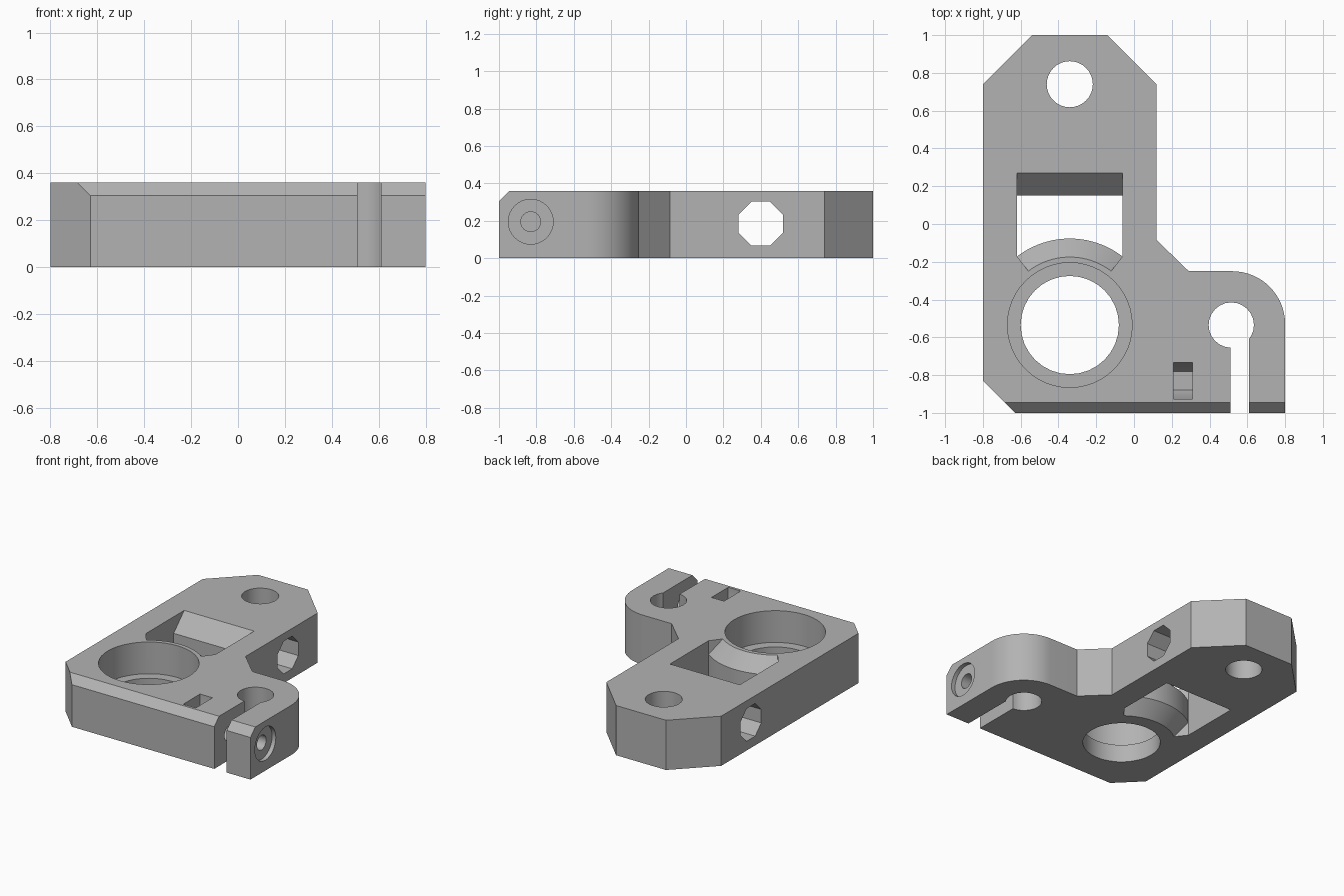
import bpy
from math import sin, cos, pi, atan2
from mathutils import Vector

old = bpy.data.objects.get("Cube")
if old:
    bpy.data.objects.remove(old, do_unlink=True)

HEIGHT = 0.36
BORE = (-0.34, -0.535)
ROD = (0.515, -0.535)
SCREW = (-0.83, 0.195)

grey = bpy.data.materials.new("machined grey")
grey.use_nodes = True
colour = (0.45, 0.45, 0.45, 1)
grey.diffuse_color = colour
grey.node_tree.nodes["Principled BSDF"].inputs["Base Color"].default_value = colour


def arc(centre, radius, start, end, steps):
    """Points along an arc, both ends included."""
    return [(centre[0] + radius * cos(start + (end - start) * i / steps),
             centre[1] + radius * sin(start + (end - start) * i / steps))
            for i in range(steps + 1)]


def circle(centre, radius, sides, turn=0.0):
    return arc(centre, radius, turn, turn + 2 * pi, sides)[:-1]


def loft(name, rings):
    """Closed solid through equal-length rings of 3D points."""
    n = len(rings[0])
    verts = [p for ring in rings for p in ring]
    faces = [tuple(reversed(range(n))), tuple(range(len(verts) - n, len(verts)))]
    for k in range(len(rings) - 1):
        for i in range(n):
            a, b = k * n + i, k * n + (i + 1) % n
            faces.append((a, b, b + n, a + n))
    mesh = bpy.data.meshes.new(name)
    mesh.from_pydata(verts, [], faces)
    mesh.materials.append(grey)
    obj = bpy.data.objects.new(name, mesh)
    bpy.context.collection.objects.link(obj)
    return obj


def prism_z(name, outline, low, high):
    return loft(name, [[(x, y, z) for x, y in outline] for z in (low, high)])


def prism_x(name, outline, low, high):
    """Outline is given in (y, z) and extruded along x."""
    return loft(name, [[(x, y, z) for y, z in outline] for x in (low, high)])


# Plate outline with cropped corners and a rounded clamp shoulder
outline = [(-0.8, -0.83), (-0.63, -1), (0.8, -1)]
outline += arc((0.52, -0.53), 0.28, 0, pi / 2, 16)
outline += [(0.29, -0.25), (0.12, -0.085), (0.12, 0.74),
            (-0.14, 1), (-0.54, 1), (-0.8, 0.74)]
body = prism_z("clamp_plate", outline, 0, HEIGHT)


# Window with a waisted front wall concentric to the bore and a waisted back wall
def window_ring(z):
    depth = max(0, min(z, HEIGHT - z))
    right, left, corner = -0.06, -0.62, -0.17
    angle = atan2(corner - BORE[1], right - BORE[0])
    front = arc(BORE, 0.36 + min(depth, 0.098), pi - angle, angle, 20)
    back = 0.27 - min(depth, 0.12)
    ring = front + [(right, corner), (right, back), (left, back), (left, corner)]
    return [(x, y, z) for x, y in ring]


levels = (-0.05, 0, 0.098, 0.12, 0.24, 0.262, HEIGHT, 0.41)
nut_y = SCREW[0]
cutters = [
    loft("window_cutter", [window_ring(z) for z in levels]),
    prism_z("mount_hole_cutter", circle((-0.34, 0.74), 0.122, 32), -0.1, 0.5),
    prism_z("bore_cutter", circle(BORE, 0.26, 32), -0.1, 0.5),
    prism_z("counterbore_cutter", circle(BORE, 0.33, 48), 0.13, 0.5),
    prism_z("rod_hole_cutter", circle(ROD, 0.12, 24), -0.1, 0.5),
    prism_z("clamp_slot_cutter", [(0.51, -1.1), (0.61, -1.1), (0.61, ROD[1]), (0.51, ROD[1])],
            -0.1, 0.5),
    prism_x("cross_hole_cutter", circle((0.4, 0.185), 0.128, 8, pi / 8), -1, 0.5),
    prism_x("screw_hole_cutter", circle(SCREW, 0.053, 24), 0.15, 1),
    prism_x("screw_head_cutter", circle(SCREW, 0.12, 32), 0.77, 1),
    # Hexagonal-bottomed nut pocket, open at the top
    prism_x("nut_pocket_cutter", arc(SCREW, 0.096, -pi, 0, 3)
            + [(nut_y + 0.096, 0.5), (nut_y - 0.096, 0.5)], 0.21, 0.31),
    # Bevel along the front top edge
    prism_x("front_bevel_cutter", [(-1.1, 0.205), (-0.895, 0.41), (-1.1, 0.41)], -1, 1),
]


def recalc(obj):
    import bmesh
    bm = bmesh.new()
    bm.from_mesh(obj.data)
    bmesh.ops.recalc_face_normals(bm, faces=bm.faces)
    bm.to_mesh(obj.data)
    bm.free()


for obj in [body] + cutters:
    recalc(obj)

# Cut every opening, then discard the cutters
bpy.ops.object.select_all(action="DESELECT")
body.select_set(True)
bpy.context.view_layer.objects.active = body
for cutter in cutters:
    cutter.hide_render = True
    mod = body.modifiers.new(cutter.name, "BOOLEAN")
    mod.operation = "DIFFERENCE"
    mod.solver = "EXACT"
    mod.object = cutter
    bpy.ops.object.modifier_apply(modifier=mod.name)
    bpy.data.objects.remove(cutter, do_unlink=True)

bpy.ops.object.shade_smooth_by_angle(angle=pi / 6)
